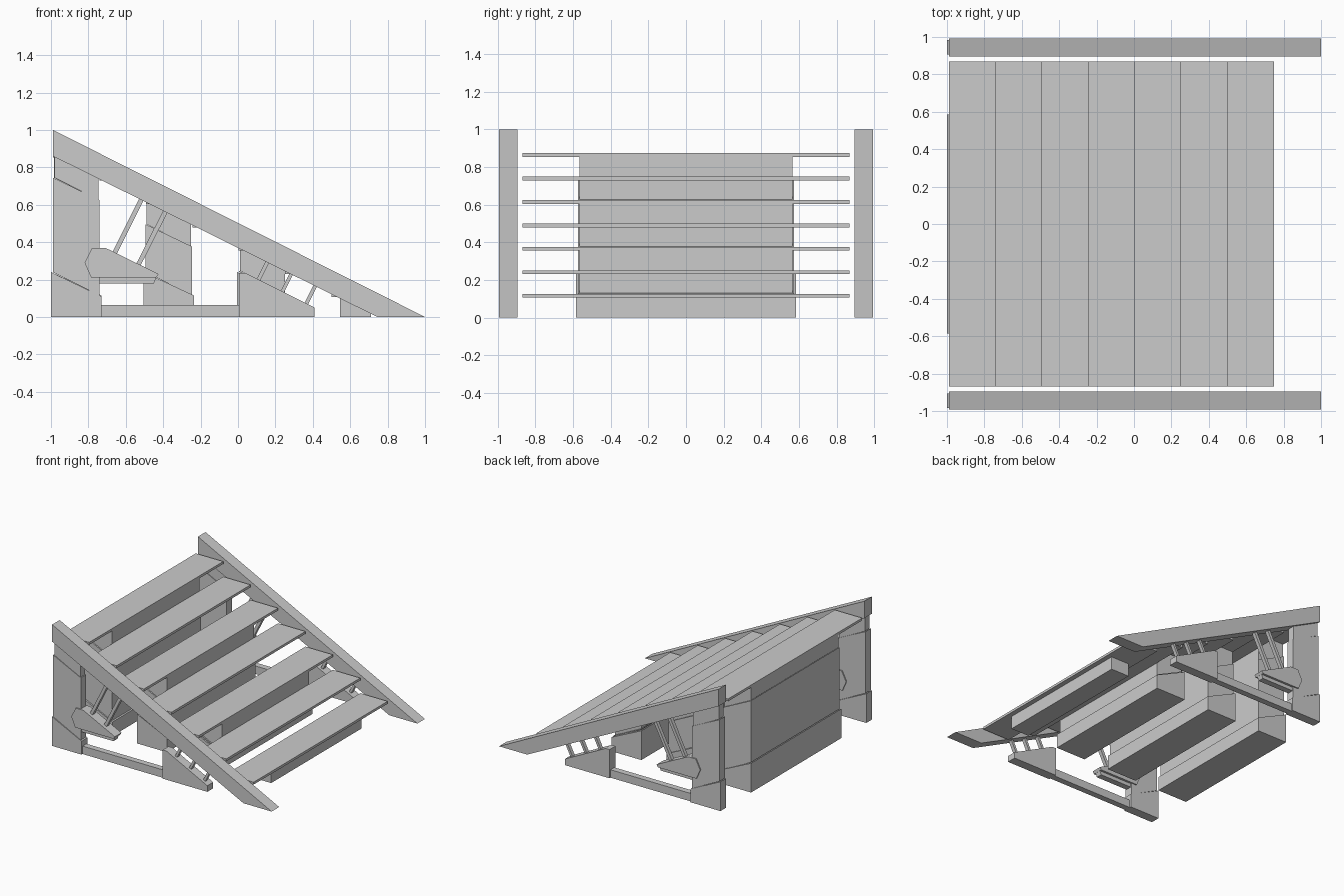
import bpy
from math import hypot

if "Cube" in bpy.data.objects:
    bpy.data.objects.remove(bpy.data.objects["Cube"])


def prism(name, profile, y0, y1):
    """Extrude an (x, z) outline from y0 to y1."""
    n = len(profile)
    area = sum(profile[i - 1][0] * profile[i][1] - profile[i][0] * profile[i - 1][1] for i in range(n))
    pts = profile if area > 0 else profile[::-1]
    verts = [(x, y0, z) for x, z in pts] + [(x, y1, z) for x, z in pts]
    faces = [tuple(range(n)), tuple(range(2 * n - 1, n - 1, -1))]
    faces += [(i, i + n, (i + 1) % n + n, (i + 1) % n) for i in range(n)]
    mesh = bpy.data.meshes.new(name)
    mesh.from_pydata(verts, [], faces)
    ob = bpy.data.objects.new(name, mesh)
    bpy.context.collection.objects.link(ob)
    return ob


def both_sides(name, profile, y0, y1):
    """Build the same part on the left and right of the stairs."""
    prism(name + "_back", profile, y0, y1)
    prism(name + "_front", profile, -y1, -y0)


def strut(name, a, b, width):
    """Flat bar between two (x, z) points, on both sides."""
    dx, dz = b[0] - a[0], b[1] - a[1]
    k = width / 2 / hypot(dx, dz)
    nx, nz = -dz * k, dx * k
    both_sides(name, [(a[0] + nx, a[1] + nz), (a[0] - nx, a[1] - nz),
                      (b[0] - nx, b[1] - nz), (b[0] + nx, b[1] + nz)], 0.93, 0.96)


def slab(x0, x1, bottom, top):
    """Outline from (left z, right z) pairs."""
    return [(x0, bottom[0]), (x1, bottom[1]), (x1, top[1]), (x0, top[0])]


# Sloping side stringers
both_sides("stringer", [(-0.99, 1.0), (1.0, 0), (0.745, 0), (-0.99, 0.86)], 0.895, 0.993)

# Treads
for i in range(7):
    x, z = -0.99 + 0.2485 * i, 0.873 - 0.1245 * i
    prism(f"tread_{i}", slab(x, x + 0.2485, (z - 0.02,) * 2, (z, z)), -0.868, 0.868)

# Wide support blocks under every second tread: base, shaft, cap
for i, x in enumerate((-0.99, -0.495, 0.005)):
    top = 0.855 - 0.249 * i
    cap = (top - 0.11, top - 0.23)
    base = (0.24, 0.115)
    prism(f"block_base_{i}", slab(x - 0.01, x + 0.26, (0, 0), base), -0.585, 0.585)
    prism(f"block_shaft_{i}", slab(x, x + 0.25, base, cap), -0.575, 0.575)
    prism(f"block_cap_{i}", slab(x + 0.005, x + 0.245, cap, (top, top)), -0.565, 0.565)
prism("block_low", slab(0.545, 0.71, (0, 0), (0.11, 0.11)), -0.585, 0.585)

# Side posts at the tall end
both_sides("post_base", slab(-1.0, -0.73, (0, 0), (0.24, 0.11)), 0.907, 0.983)
both_sides("post_shaft", slab(-0.99, -0.74, (0.24, 0.115), (0.745, 0.625)), 0.911, 0.979)
both_sides("post_cap", slab(-0.982, -0.745, (0.745, 0.625), (0.87, 0.75)), 0.915, 0.975)

# Ground rail and sloped foot
both_sides("ground_rail", slab(-0.735, 0.005, (0, 0), (0.065, 0.065)), 0.92, 0.97)
both_sides("sloped_foot", [(0.005, 0), (0.41, 0), (0.41, 0.05), (0.04, 0.235), (0.005, 0.235)], 0.907, 0.983)
for i in range(3):
    x, z = 0.105 + 0.128 * i, 0.19 - 0.064 * i
    strut(f"foot_strut_{i}", (x, z), (x + 0.058, z + 0.116), 0.02)

# Hanging bracket on the post
both_sides("bracket", [(-0.78, 0.37), (-0.71, 0.37), (-0.425, 0.23), (-0.437, 0.21),
                       (-0.785, 0.21), (-0.82, 0.29)], 0.902, 0.988)
both_sides("bracket_plate", [(-0.745, 0.18), (-0.45, 0.18), (-0.437, 0.212), (-0.745, 0.212)], 0.92, 0.97)
strut("bracket_strut_a", (-0.665, 0.33), (-0.505, 0.65), 0.025)
strut("bracket_strut_b", (-0.54, 0.265), (-0.375, 0.59), 0.025)

# Face normals outward
import bmesh
for ob in bpy.context.collection.objects:
    bm = bmesh.new()
    bm.from_mesh(ob.data)
    bmesh.ops.recalc_face_normals(bm, faces=bm.faces)
    bm.to_mesh(ob.data)
    bm.free()
